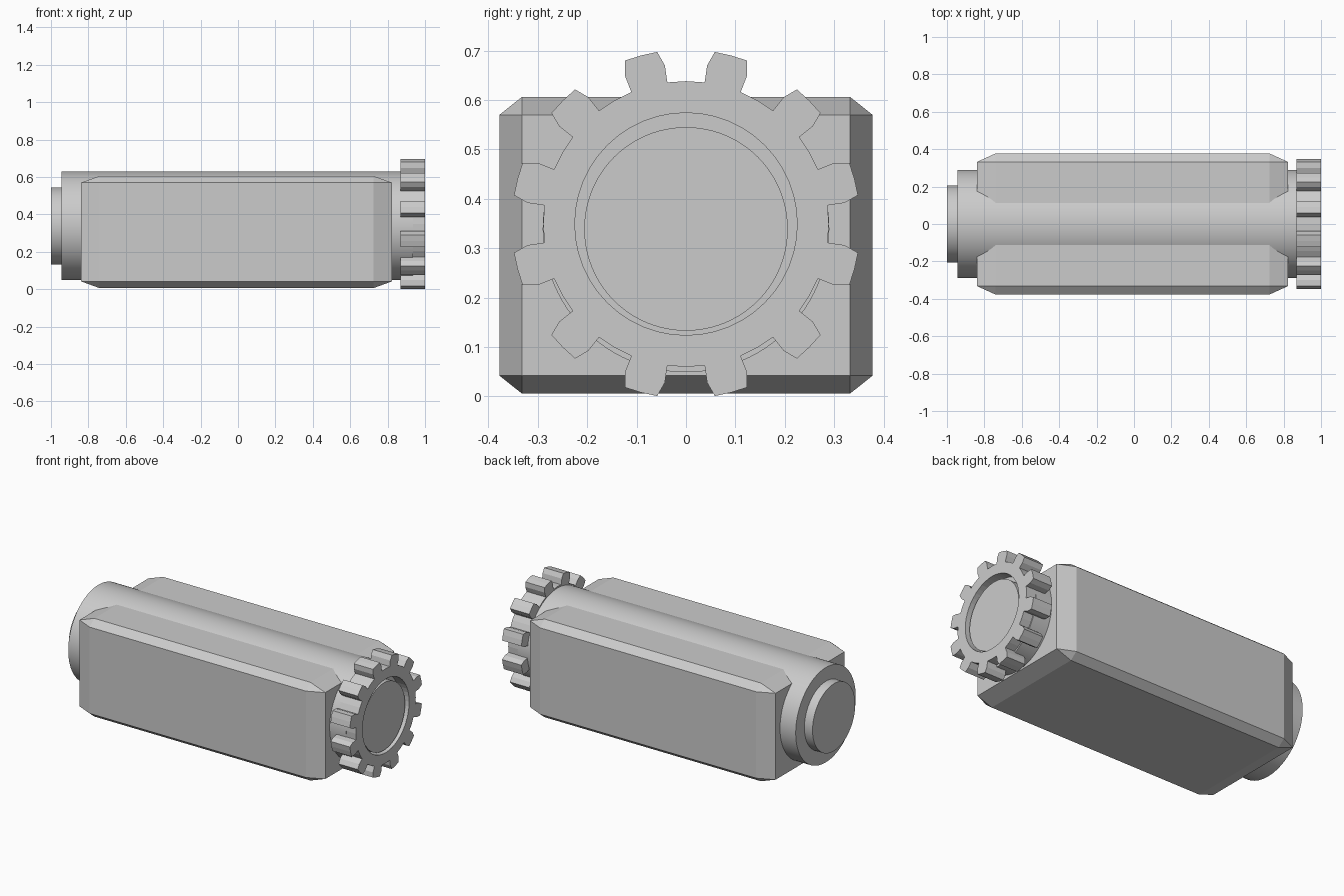
import bpy, bmesh
from math import pi, sin, cos, radians

if "Cube" in bpy.data.objects:
    bpy.data.objects.remove(bpy.data.objects["Cube"])


def cylinder_x(name, x0, x1, r, z, verts=96):
    """Capped cylinder lying along x, smooth sides and sharp rims."""
    bpy.ops.mesh.primitive_cylinder_add(vertices=verts, radius=r, depth=x1 - x0,
                                        location=((x0 + x1) / 2, 0, z),
                                        rotation=(0, pi / 2, 0))
    ob = bpy.context.object
    ob.name = name
    bpy.ops.object.shade_smooth_by_angle(angle=radians(30))
    return ob


# Main housing: unit cube with chamfered edges, stretched so the chamfer stretches too
bm = bmesh.new()
bmesh.ops.create_cube(bm, size=1)
bmesh.ops.bevel(bm, geom=bm.edges[:], offset=0.06, offset_type='OFFSET',
                segments=1, affect='EDGES')
mesh = bpy.data.meshes.new("housing")
bm.to_mesh(mesh)
bm.free()
housing = bpy.data.objects.new("housing", mesh)
housing.scale = (1.662, 0.755, 0.6)
housing.location = (-0.008, 0, 0.306)
bpy.context.collection.objects.link(housing)

# Barrel through the housing and the narrower core inside it
cylinder_x("barrel", -0.945, 0.935, 0.29, 0.339)
cylinder_x("core", -1.0, 0.985, 0.206, 0.339)

# Gear ring: twelve teeth around an open centre
TEETH, HOLE, ROOT, BASE, TIP = 12, 0.225, 0.289, 0.324, 0.353
bm = bmesh.new()


def vert(deg, r):
    a = radians(deg)
    return bm.verts.new((0, r * cos(a), r * sin(a)))


for i in range(TEETH):
    c = 15 + 30 * i
    tooth = [(-7.5, HOLE), (-7.5, ROOT), (-7.4, BASE), (-5.5, TIP), (0, TIP),
             (5.5, TIP), (7.4, BASE), (7.5, ROOT), (7.5, HOLE), (0, HOLE)]
    gap = [(7.5, HOLE), (7.5, ROOT), (15, ROOT), (22.5, ROOT), (22.5, HOLE), (15, HOLE)]
    for profile in (tooth, gap):
        bm.faces.new([vert(c + d, r) for d, r in profile])
bmesh.ops.remove_doubles(bm, verts=bm.verts[:], dist=1e-4)
bmesh.ops.recalc_face_normals(bm, faces=bm.faces[:])
mesh = bpy.data.meshes.new("gear_ring")
bm.to_mesh(mesh)
bm.free()
gear = bpy.data.objects.new("gear_ring", mesh)
gear.location = (0.935, 0, 0.349)
bpy.context.collection.objects.link(gear)
mod = gear.modifiers.new("thickness", 'SOLIDIFY')
mod.thickness = 0.13
mod.offset = 0
